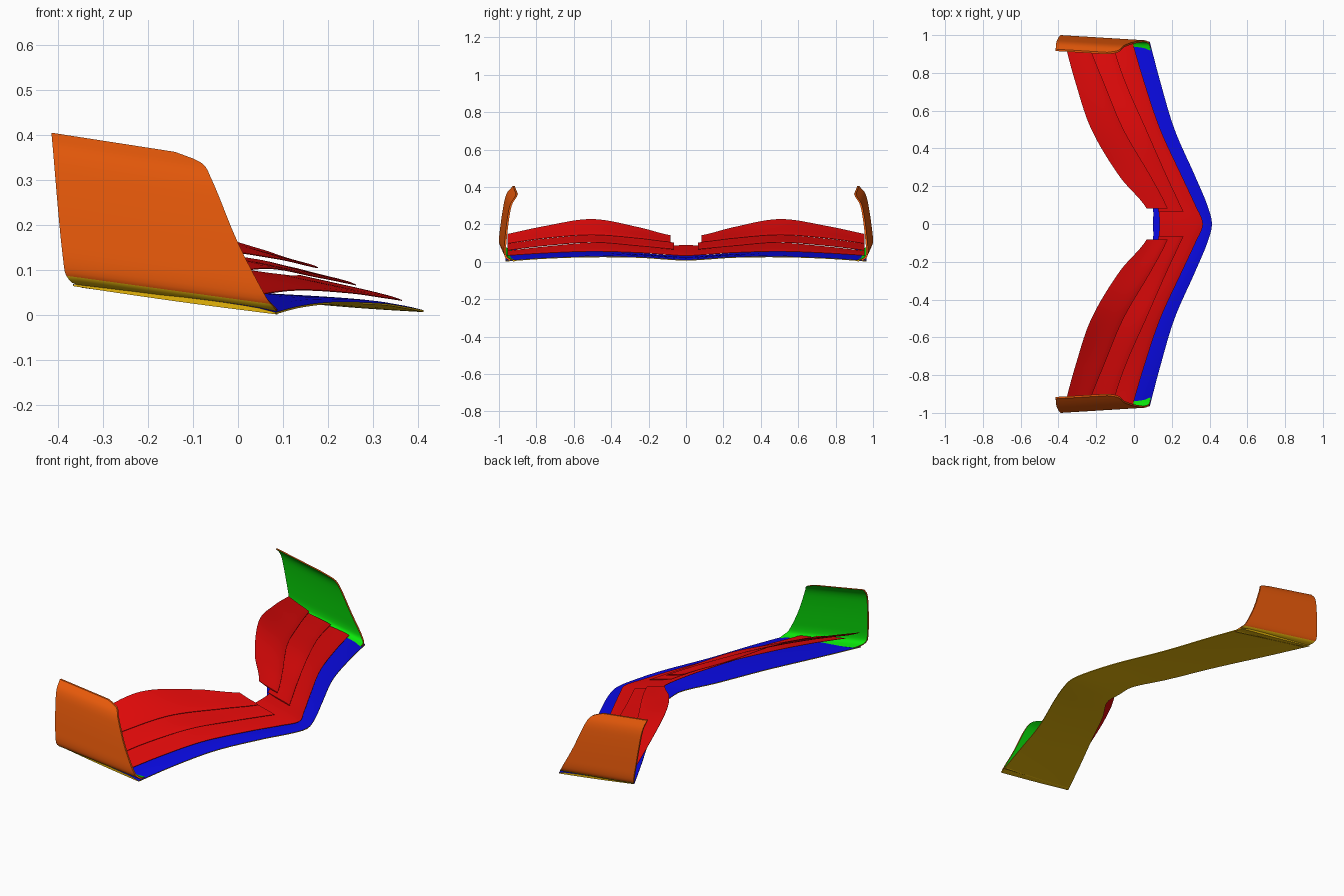
import bpy, bmesh, math
from mathutils import Vector

if "Cube" in bpy.data.objects:
    bpy.data.objects.remove(bpy.data.objects["Cube"])


def material(name, rgb):
    m = bpy.data.materials.new(name)
    m.diffuse_color = (*rgb, 1)
    m.use_nodes = True
    m.node_tree.nodes["Principled BSDF"].inputs["Base Color"].default_value = m.diffuse_color
    return m


RED = material("red", (0.8, 0.003, 0.003))
BLUE = material("blue", (0.003, 0.003, 0.8))
GOLD = material("dark gold", (0.8, 0.47, 0.003))
ORANGE = material("orange", (0.8, 0.1, 0.003))
GREEN = material("green", (0.003, 0.8, 0.003))


def curve(keys, vals):
    """Smooth curve through the keys, flat at the first one."""
    n = len(keys)
    slope = [0.0] * n
    for i in range(1, n):
        a, b = i - 1, min(i + 1, n - 1)
        slope[i] = (vals[b] - vals[a]) / (keys[b] - keys[a])

    def f(x):
        i = 0
        while i < n - 2 and x > keys[i + 1]:
            i += 1
        h = keys[i + 1] - keys[i]
        t = (x - keys[i]) / h
        return ((2*t**3 - 3*t*t + 1) * vals[i] + (t**3 - 2*t*t + t) * h * slope[i]
                + (3*t*t - 2*t**3) * vals[i + 1] + (t**3 - t*t) * h * slope[i + 1])
    return f


def shell(name, point, nu, nv, mats, rule=None):
    """Closed thin shell; point(u, v, side) gives side 0 and side 1."""
    bm = bmesh.new()
    g = [[[bm.verts.new(point(i / nu, j / nv, s)) for j in range(nv + 1)]
          for i in range(nu + 1)] for s in (0, 1)]
    for s in (0, 1):
        for i in range(nu):
            for j in range(nv):
                f = bm.faces.new((g[s][i][j], g[s][i+1][j], g[s][i+1][j+1], g[s][i][j+1]))
                f.material_index = s
    for i in range(nu):
        for j in (0, nv):
            bm.faces.new((g[0][i][j], g[0][i+1][j], g[1][i+1][j], g[1][i][j])).material_index = 1
    for j in range(nv):
        for i in (0, nu):
            bm.faces.new((g[0][i][j], g[0][i][j+1], g[1][i][j+1], g[1][i][j])).material_index = 1
    bmesh.ops.recalc_face_normals(bm, faces=bm.faces)
    if rule:
        for f in bm.faces:
            f.material_index = rule(f)
    me = bpy.data.meshes.new(name)
    bm.to_mesh(me)
    bm.free()
    for m in mats:
        me.materials.append(m)
    ob = bpy.data.objects.new(name, me)
    bpy.context.collection.objects.link(ob)
    bpy.context.view_layer.objects.active = ob
    ob.select_set(True)
    bpy.ops.object.shade_smooth_by_angle(angle=math.radians(35))
    ob.select_set(False)
    return ob


SPAN = [0, 0.1, 0.25, 0.5, 0.75, 0.97]


def wing(name, y0, y1, le_x, le_z, te_x, te_z, thick, sag, mats):
    """Blade from y0 to y1 with leading and trailing edges given along the span."""
    lx, lz, tx, tz = (curve(SPAN, v) for v in (le_x, le_z, te_x, te_z))

    def point(u, v, s):
        y = y0 + (y1 - y0) * v
        a = abs(y)
        x = lx(a) + (tx(a) - lx(a)) * u
        z = lz(a) + (tz(a) - lz(a)) * u - sag * math.sin(math.pi * u)
        if s == 0:
            z += thick * (0.35 + 0.65 * math.sin(math.pi * u ** 0.6))
        return Vector((x, y, z))
    return shell(name, point, 12, 72, mats)


# main plane: blue above, gold below
wing("main_plane", -0.965, 0.965,
     [.413, .388, .325, .215, .14, .082], [.006, .011, .021, .024, .016, .001],
     [.1, .095, 0, -.13, -.26, -.37], [.03, .032, .043, .055, .06, .064],
     0.012, 0.002, [BLUE, GOLD])

# first flap runs across the centre
wing("lower_flap", -0.955, 0.955,
     [.365, .325, .255, .14, .055, -.01], [.031, .037, .047, .054, .045, .031],
     [.135, .125, .08, -.02, -.1, -.17], [.087, .085, .09, .1, .08, .055],
     0.006, 0.001, [RED, RED])

# upper flaps, one pair each side
for side, tag in ((1, "left"), (-1, "right")):
    wing("middle_flap_" + tag, side * 0.065, side * 0.955,
         [.285, .245, .175, .065, -.045, -.12], [.06, .069, .083, .102, .085, .058],
         [.14, .12, .04, -.11, -.21, -.29], [.1, .104, .122, .14, .122, .092],
         0.006, 0.002, [RED, RED])
    wing("top_flap_" + tag, side * 0.083, side * 0.955,
         [.205, .17, .09, -.055, -.16, -.25], [.1, .105, .123, .142, .125, .094],
         [.1, .055, -.075, -.225, -.31, -.37], [.13, .143, .182, .226, .19, .143],
         0.006, 0.004, [RED, RED])

# endplates: orange outside, green inside, gold underneath
front = curve([0, .1, .45, .88, .96, 1], [.088, .064, 0, -.063, -.085, -.14])
back = curve([0, .03, .1, 1], [-.35, -.372, -.386, -.415])
lean = curve([0, .03, .1, .3, .75, .9, 1], [.05, .016, 0, .004, .028, .045, .075])
for side, tag in ((1, "left"), (-1, "right")):
    def plate(u, v, s):
        v = v * v * (3 - 2 * v)
        x = front(v) + (back(v) - front(v)) * u
        bottom = .001 + .063 * (.085 - x) / .46
        top = .35 + (-x - .06) * .155
        z = bottom + (top - bottom) * v
        y = .97 + .03 * (.085 - x) / .49 - lean(v)
        if s == 0:
            y -= 0.010
            z += 0.008 * max(0, 1 - v / 0.1)
        return Vector((x, side * y, z))

    def paint(f, side=side):
        if f.normal.z < -0.6 and f.calc_center_median().z < 0.1:
            return 2
        return 0 if f.material_index == 0 else 1
    shell("endplate_" + tag, plate, 20, 32, [GREEN, ORANGE, GOLD], paint)
